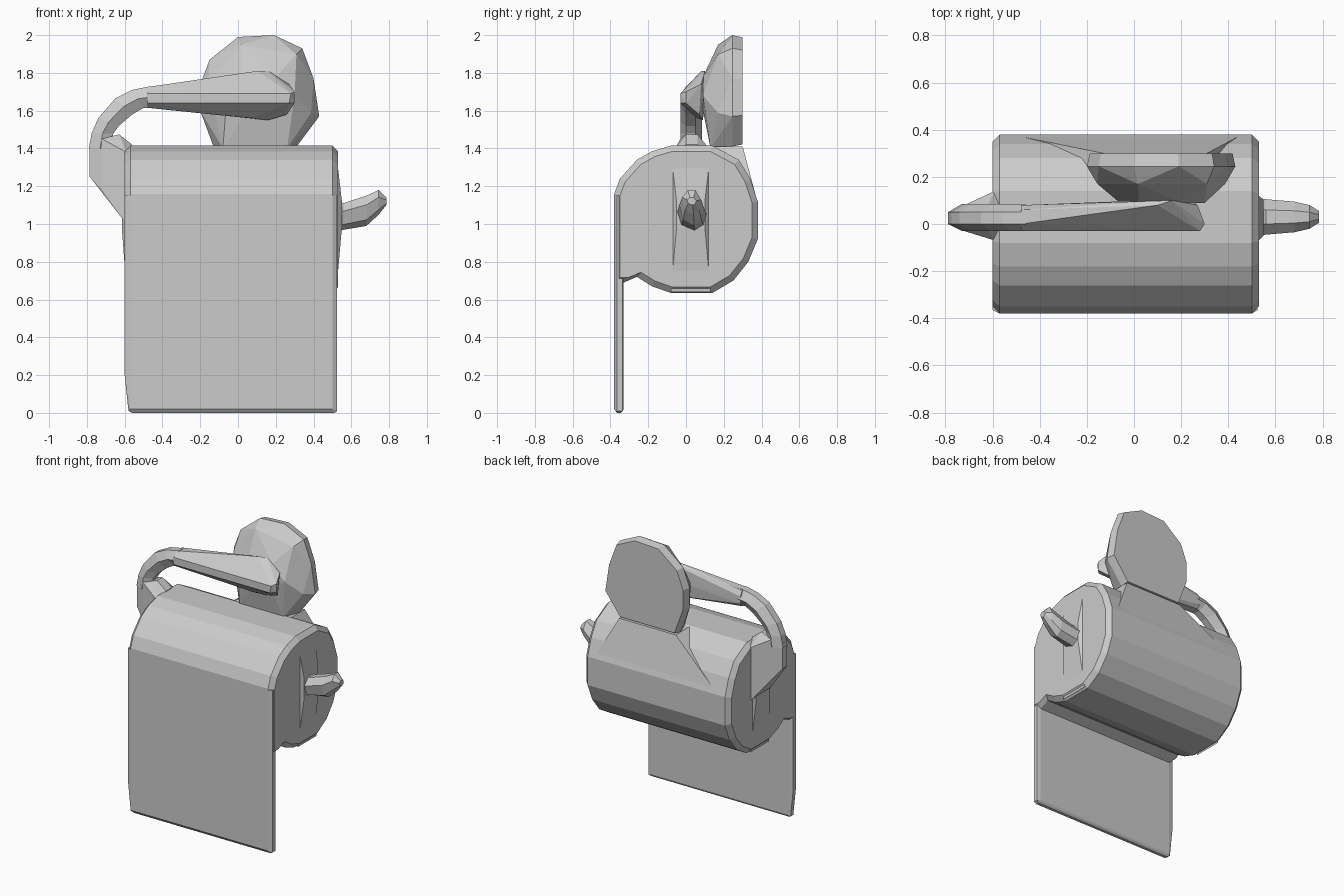
import bpy
import bmesh

cube = bpy.data.objects.get("Cube")
if cube:
    bpy.data.objects.remove(cube, do_unlink=True)

grey = bpy.data.materials.new("plain grey")
grey.use_nodes = True
COLOUR = (0.6, 0.6, 0.6, 1)
grey.diffuse_color = COLOUR
grey.node_tree.nodes["Principled BSDF"].inputs["Base Color"].default_value = COLOUR


def finish(name, bm):
    bmesh.ops.recalc_face_normals(bm, faces=bm.faces)
    mesh = bpy.data.meshes.new(name)
    bm.to_mesh(mesh)
    bm.free()
    mesh.materials.append(grey)
    obj = bpy.data.objects.new(name, mesh)
    bpy.context.collection.objects.link(obj)
    return obj


def hull(name, points):
    """Closed faceted solid around a few points."""
    bm = bmesh.new()
    verts = [bm.verts.new(p) for p in points]
    result = bmesh.ops.convex_hull(bm, input=verts)
    loose = [v for v in result["geom_interior"] if isinstance(v, bmesh.types.BMVert)]
    bmesh.ops.delete(bm, geom=loose, context="VERTS")
    bmesh.ops.dissolve_limit(bm, angle_limit=0.02, verts=bm.verts, edges=bm.edges)
    return finish(name, bm)


def loft(name, rings):
    """Skin equal-length rings and cap both ends."""
    bm = bmesh.new()
    rows = [[bm.verts.new(p) for p in ring] for ring in rings]
    n = len(rows[0])
    for a, b in zip(rows, rows[1:]):
        for i in range(n):
            j = (i + 1) % n
            bm.faces.new((a[i], a[j], b[j], b[i]))
    bm.faces.new(rows[0])
    bm.faces.new(rows[-1])
    return finish(name, bm)


# Paper roll: side profile (y, z) carried along x with chamfered ends
profile = [(-0.38, 0.69), (-0.38, 1.16), (-0.35, 1.24), (-0.26, 1.34), (-0.18, 1.385),
           (-0.08, 1.415), (0.14, 1.415), (0.28, 1.34), (0.34, 1.24), (0.38, 1.12),
           (0.38, 0.92), (0.33, 0.8), (0.25, 0.7), (0.14, 0.635), (-0.08, 0.635),
           (-0.18, 0.67), (-0.26, 0.72), (-0.33, 0.69)]


def roll_ring(x, s):
    return [(x, y * s, 1.03 + (z - 1.03) * s) for y, z in profile]


loft("paper_roll", [roll_ring(-0.6, 0.92), roll_ring(-0.57, 1),
                    roll_ring(0.5, 1), roll_ring(0.53, 0.92)])

# Hanging sheet with chamfered rim
sheet = [(x, y, z) for x in (-0.57, 0.5) for y in (-0.38, -0.33) for z in (0.02, 1.15)]
sheet += [(x, y, 0) for x in (-0.56, 0.51) for y in (-0.365, -0.345)]
sheet += [(x, y, z) for y in (-0.365, -0.335)
          for x, z in ((-0.58, 0.01), (-0.6, 0.2), (-0.6, 1.15), (0.525, 0.01), (0.525, 1.15))]
hull("hanging_sheet", sheet)

# Shallow raised ribs on both roll ends
for name, x, out in (("right_end_rib", 0.52, 0.55), ("left_end_rib", -0.59, -0.615)):
    hull(name, [(x, y, z) for y in (-0.08, 0.13) for z in (0.64, 1.38)]
         + [(out, y, z) for y in (-0.05, 0.1) for z in (0.98, 1.12)])

# Spindle tip
tip = [(0.53, 0.96, 1.12, 0.08), (0.56, 0.97, 1.11, 0.075), (0.68, 0.99, 1.15, 0.065),
       (0.745, 1.05, 1.18, 0.05), (0.785, 1.1, 1.14, 0.025)]
loft("spindle_tip", [[(x, 0.03 + w * a, (lo + hi) / 2 + (hi - lo) / 2 * b)
                      for a, b in ((-1, 0.4), (-0.4, 1), (0.4, 1), (1, 0.2),
                                   (0.8, -0.6), (0.2, -1), (-0.7, -0.6))]
                     for x, lo, hi, w in tip])

# Arm root, flaring into the roll
hull("arm_root", [(-0.785, y, z) for y in (0.0, 0.05) for z in (1.25, 1.43)]
     + [(-0.72, y, z) for y in (-0.03, 0.08) for z in (1.18, 1.45)]
     + [(-0.59, y, z) for y in (-0.07, 0.14) for z in (1.0, 1.38)]
     + [(x, y, z) for y in (0.0, 0.06) for x, z in ((-0.56, 1.42), (-0.63, 1.475))])

# Curved elbow: pairs of outer and inner (x, z) points
elbow = [((-0.79, 1.4), (-0.67, 1.4)), ((-0.775, 1.48), (-0.66, 1.48)),
         ((-0.74, 1.56), (-0.63, 1.52)), ((-0.65, 1.665), (-0.56, 1.58)),
         ((-0.56, 1.71), (-0.5, 1.615)), ((-0.46, 1.73), (-0.46, 1.615))]
loft("curved_elbow", [[(ox + (ix - ox) * t, y, oz + (iz - oz) * t)
                       for t, y in ((0, 0.0), (0, 0.05), (0.5, 0.085),
                                    (1, 0.05), (1, 0.0), (0.5, -0.03))]
                      for (ox, oz), (ix, iz) in elbow])

# Tapered cross bar
hull("cross_bar", [(-0.48, y, z) for y in (-0.03, 0.08) for z in (1.64, 1.69)]
     + [(-0.48, y, z) for y in (0.0, 0.06) for z in (1.615, 1.725)]
     + [(0.27, -0.03, 1.64), (0.28, -0.03, 1.69), (0.3, 0.0, 1.64), (0.3, 0.0, 1.7),
        (0.1, 0.08, 1.81), (0.16, 0.1, 1.81), (0.27, 0.08, 1.74), (0.24, 0.1, 1.72),
        (0.08, 0.06, 1.56), (0.16, 0.09, 1.55), (0.26, 0.07, 1.58), (0.05, 0.1, 1.68)])

# Faceted wall plate with a flat back
outline = [(0.0, 1.99), (0.19, 2.0), (0.34, 1.93), (0.4, 1.77), (0.43, 1.57),
           (0.31, 1.41), (-0.13, 1.41), (-0.2, 1.6), (-0.2, 1.74), (-0.15, 1.87)]


def plate_ring(y, s, steps=1):
    return [(0.12 + (x - 0.12) * s, y, 1.7 + (z - 1.7) * s) for x, z in outline[::steps]]


hull("wall_plate", plate_ring(0.3, 0.96) + plate_ring(0.245, 1) + plate_ring(0.17, 0.86, 2)
     + [(x, 0.09, z) for x, z in ((-0.06, 1.66), (0.02, 1.77), (0.2, 1.78),
                                  (0.3, 1.68), (0.2, 1.6), (0.05, 1.6))]
     + [(x, 0.13, 1.4) for x in (-0.08, 0.26)])

# Sloping web joining plate to roll
hull("plate_web", [(x, y, 1.41) for x in (-0.13, 0.31) for y in (0.13, 0.3)]
     + [(x, 0.375, 1.13) for x in (-0.5, 0.45)]
     + [(x, 0.14, 1.2) for x in (-0.4, 0.4)])
